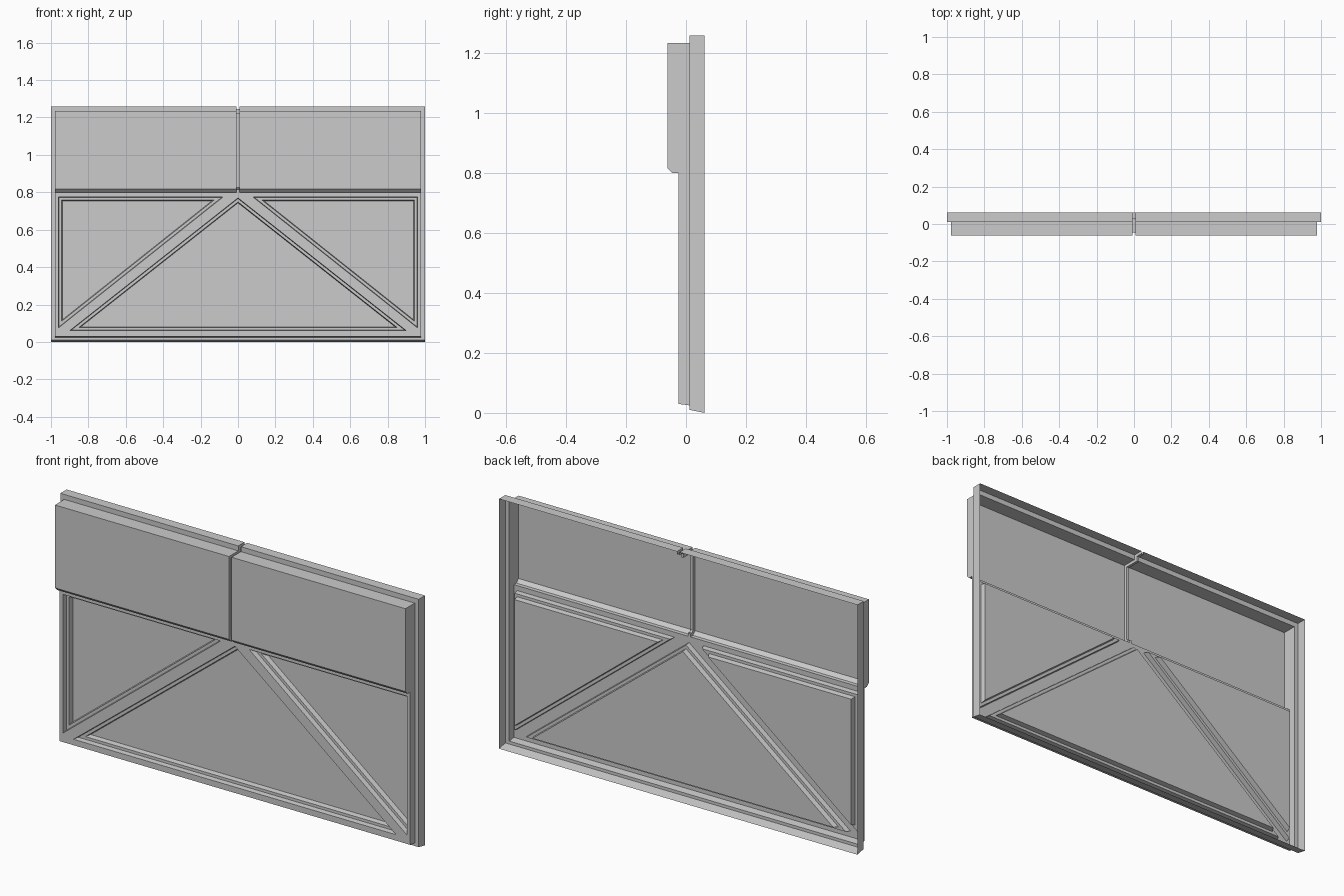
import bpy, bmesh
from mathutils import Vector

if "Cube" in bpy.data.objects:
    bpy.data.objects.remove(bpy.data.objects["Cube"])

FRONT = Vector((0, -1, 0))


def finish(name, bm, facing=FRONT):
    """Weld the sheet, make normals consistent and facing outwards."""
    bmesh.ops.remove_doubles(bm, verts=bm.verts, dist=1e-5)
    bmesh.ops.recalc_face_normals(bm, faces=bm.faces)
    bm.normal_update()
    if sum(f.normal.dot(facing) * f.calc_area() for f in bm.faces) < 0:
        bmesh.ops.reverse_faces(bm, faces=bm.faces)
    me = bpy.data.meshes.new(name)
    bm.to_mesh(me)
    bm.free()
    ob = bpy.data.objects.new(name, me)
    bpy.context.collection.objects.link(ob)
    return ob


def face(bm, pts):
    return bm.faces.new([bm.verts.new(p) for p in pts])


def bridge(bm, a, b):
    """Quads between two closed loops of equal length."""
    n = len(a)
    for i in range(n):
        j = (i + 1) % n
        face(bm, [a[i], a[j], b[j], b[i]])


def extrude_path(bm, path, x0, x1):
    """Sweep an open (y, z) path between two x positions."""
    for (ya, za), (yb, zb) in zip(path, path[1:]):
        face(bm, [(x0, ya, za), (x1, ya, za), (x1, yb, zb), (x0, yb, zb)])


def inset(tri, d):
    """Move every side of a triangle inwards by d."""
    v = [Vector(p) for p in tri]
    la, lb, lc = (v[1]-v[2]).length, (v[2]-v[0]).length, (v[0]-v[1]).length
    per = la + lb + lc
    centre = (v[0]*la + v[1]*lb + v[2]*lc) / per
    area = abs((v[1]-v[0]).cross(v[2]-v[0])) / 2
    return [p.lerp(centre, d / (2 * area / per)) for p in v]


def loop(pts, y):
    return [(p[0], y, p[1]) for p in pts]


def rect(w, z0, z1, y):
    return [(-w, y, z0), (w, y, z0), (w, y, z1), (-w, y, z1)]


W, G = 0.978, 0.007         # body half width, seam half width
YF, YU, YM, YB = -0.025, -0.062, 0.012, 0.062   # frame, upper, flange, back

# Outer flange: ring and the wall running back
bm = bmesh.new()
outer = rect(1, 0.01, 1.26, YM)
back = rect(1, 0.0, 1.26, YB)
inner = rect(W, 0.025, 1.235, YM)
for a, b in ((inner, outer), (outer, back)):
    for i in range(4):
        j = (i + 1) % 4
        if i == 2:          # the top side is split by the seam
            for s in (-1, 1):
                k = j if s < 0 else i
                ga, gb = [(s * G, p[k][1], p[k][2]) for p in (a, b)]
                face(bm, [a[k], ga, gb, b[k]])
        else:
            face(bm, [a[i], a[j], b[j], b[i]])
finish("outer_flange", bm)

# Upper panels either side of the seam
upper = [(YM, 1.235), (YU, 1.235), (YU, 0.817), (-0.045, 0.80), (YF, 0.80)]
for s, side in ((-1, "left"), (1, "right")):
    bm = bmesh.new()
    extrude_path(bm, upper, s * G, s * W)
    finish("upper_panel_" + side, bm)
    bm = bmesh.new()
    face(bm, [(s * W, y, z) for y, z in upper + [(YF, 0.03), (YM, 0.025)]])
    finish("side_wall_" + side, bm, Vector((s, 0, 0)))

# Seam channel sunk between the panels and over the top flange
rim = [(YB, 1.26), (YM, 1.26)] + upper
floor = [(YB, 1.245), (0.03, 1.245), (0.03, 1.22), (-0.045, 1.22),
         (-0.045, 0.825), (-0.037, 0.815), (YF, 0.815)]
bm = bmesh.new()
extrude_path(bm, floor, -G, G)
for x in (-G, G):
    for i in range(len(rim) - 1):
        face(bm, [(x, *rim[i]), (x, *rim[i+1]), (x, *floor[i+1]), (x, *floor[i])])
face(bm, [(-G, YF, 0.80), (G, YF, 0.80), (G, YF, 0.815), (-G, YF, 0.815)])
finish("seam_channel", bm)

# Lower frame with three triangular openings
side_tri = [(0.96, 0.775), (0.08, 0.775), (0.96, 0.075)]
tris = [[(-0.9, 0.06), (0.9, 0.06), (0, 0.77)],
        side_tri, [(-x, z) for x, z in side_tri]]
bm = bmesh.new()
edges = []
for pts in [rect(W, 0.03, 0.80, YF)] + [loop(t, YF) for t in tris]:
    vs = [bm.verts.new(p) for p in pts]
    edges += [bm.edges.new((vs[i], vs[(i + 1) % len(vs)])) for i in range(len(vs))]
bmesh.ops.triangle_fill(bm, edges=edges, use_beauty=True, normal=FRONT)
extrude_path(bm, [(YF, 0.03), (YM, 0.025)], -W, W)
finish("lower_frame", bm)

# Recessed panels with stepped edges
steps = [(0, YF), (0.003, 0.0), (0.017, 0.0), (0.021, 0.025)]
for t, name in zip(tris, ("centre", "right", "left")):
    bm = bmesh.new()
    loops = [loop(inset(t, d), y) for d, y in steps]
    for a, b in zip(loops, loops[1:]):
        bridge(bm, a, b)
    face(bm, loops[-1])
    finish("recessed_panel_" + name, bm)
